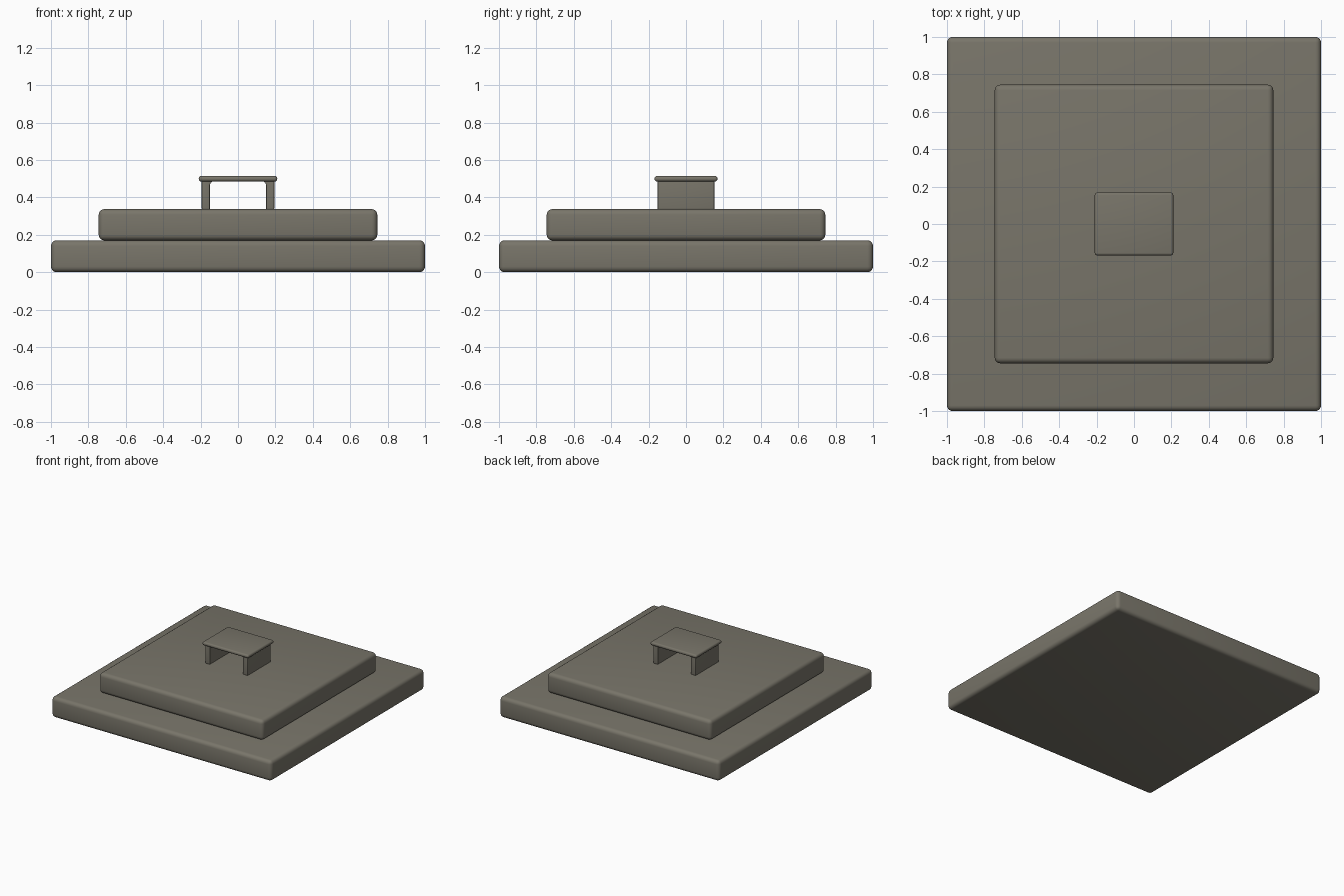
import bpy
import bmesh
from math import radians
from mathutils import Vector

cube = bpy.data.objects.get("Cube")
if cube:
    bpy.data.objects.remove(cube, do_unlink=True)

STONE = (0.19, 0.178, 0.143, 1)
mat = bpy.data.materials.new("grey brown stone")
mat.use_nodes = True
mat.diffuse_color = STONE
bsdf = mat.node_tree.nodes["Principled BSDF"]
bsdf.inputs["Base Color"].default_value = STONE
bsdf.inputs["Roughness"].default_value = 0.8


def finish(name, bm, radius):
    """Turn a bmesh into a smooth object with rounded edges."""
    bmesh.ops.recalc_face_normals(bm, faces=bm.faces)
    mesh = bpy.data.meshes.new(name)
    bm.to_mesh(mesh)
    bm.free()
    mesh.materials.append(mat)
    obj = bpy.data.objects.new(name, mesh)
    bpy.context.collection.objects.link(obj)
    bpy.ops.object.select_all(action="DESELECT")
    bpy.context.view_layer.objects.active = obj
    obj.select_set(True)
    bevel = obj.modifiers.new("rounded edges", "BEVEL")
    bevel.width = radius
    bevel.segments = 4
    bevel.limit_method = "ANGLE"
    bevel.angle_limit = radians(40)
    bpy.ops.object.modifier_apply(modifier=bevel.name)
    bpy.ops.object.shade_smooth_by_angle(angle=radians(35))
    return obj


def rounded_box(name, half_x, half_y, bottom, top, radius):
    bm = bmesh.new()
    bmesh.ops.create_cube(bm, size=1)
    for v in bm.verts:
        v.co = Vector((v.co.x * 2 * half_x, v.co.y * 2 * half_y,
                       top if v.co.z > 0 else bottom))
    return finish(name, bm, radius)


# Two stacked square slabs
rounded_box("base_slab", 1.0, 1.0, 0.0, 0.17, 0.03)
rounded_box("upper_slab", 0.745, 0.745, 0.17, 0.337, 0.03)

# Flat top of the handle
rounded_box("handle_top", 0.21, 0.168, 0.485, 0.514, 0.013)

# Upright handle walls, flaring inward where they meet the top
for name, side in (("handle_left_leg", 1), ("handle_right_leg", -1)):
    profile = [(0.194, 0.335), (0.194, 0.495), (0.13, 0.495),
               (0.136, 0.485), (0.146, 0.478), (0.15, 0.465), (0.15, 0.335)]
    bm = bmesh.new()
    face = bm.faces.new([bm.verts.new((side * x, -0.152, z)) for x, z in profile])
    wall = bmesh.ops.extrude_face_region(bm, geom=[face])["geom"]
    bmesh.ops.translate(bm, vec=(0, 0.304, 0),
                        verts=[g for g in wall if isinstance(g, bmesh.types.BMVert)])
    finish(name, bm, 0.012)
